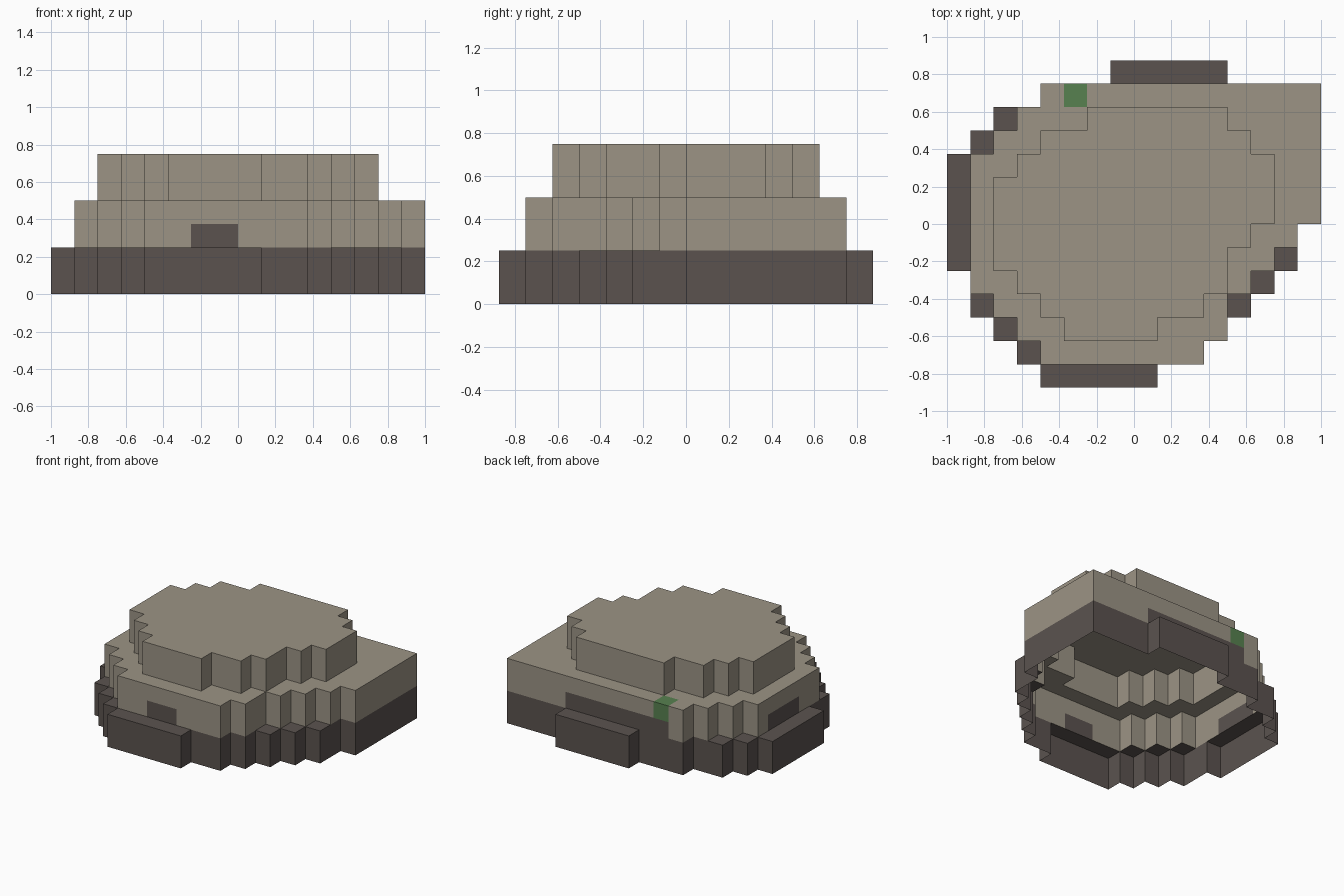
import bpy, bmesh

if "Cube" in bpy.data.objects:
    bpy.data.objects.remove(bpy.data.objects["Cube"])

U = 0.125  # block grid unit


def material(name, rgb):
    m = bpy.data.materials.new(name)
    m.diffuse_color = (*rgb, 1.0)
    m.use_nodes = True
    m.node_tree.nodes["Principled BSDF"].inputs["Base Color"].default_value = m.diffuse_color
    return m


stone = material("light stone", (0.332, 0.296, 0.235))
dark = material("dark stone", (0.104, 0.086, 0.078))
moss = material("moss green", (0.096, 0.220, 0.080))


def cells(first_row, spans):
    """Filled grid cells, one (x start, x end) span per row from front to back."""
    return {(i, first_row + r) for r, (a, b) in enumerate(spans) for i in range(a, b)}


def tier(name, filled, above, level, mats, paint):
    """Open-bottomed shell two units high; its top is left open under the next tier."""
    bm = bmesh.new()

    def face(pts, kind, key):
        f = bm.faces.new([bm.verts.new([c * U for c in p]) for p in pts])
        f.material_index = paint(kind, key)

    top = level + 2
    for i, j in sorted(filled):
        # exposed top
        if (i, j) not in above:
            face([(i, j, top), (i + 1, j, top), (i + 1, j + 1, top), (i, j + 1, top)],
                 "top", (i, j, top))
        # outer walls, each split in a lower and an upper block face
        for side, di, dj, a, b in (("front", 0, -1, (i, j), (i + 1, j)),
                                   ("right", 1, 0, (i + 1, j), (i + 1, j + 1)),
                                   ("back", 0, 1, (i + 1, j + 1), (i, j + 1)),
                                   ("left", -1, 0, (i, j + 1), (i, j))):
            if (i + di, j + dj) not in filled:
                for z in (level, level + 1):
                    face([(*a, z), (*b, z), (*b, z + 1), (*a, z + 1)], side, (i, j, z))
    bmesh.ops.remove_doubles(bm, verts=bm.verts, dist=1e-4)
    me = bpy.data.meshes.new(name)
    bm.to_mesh(me)
    bm.free()
    for m in mats:
        me.materials.append(m)
    ob = bpy.data.objects.new(name, me)
    bpy.context.collection.objects.link(ob)
    return ob


# Footprints of the three tiers
base = cells(-7, [(-4, 1), (-5, 3), (-6, 4), (-7, 5), (-7, 6), (-8, 7), (-8, 7),
                  (-8, 8), (-8, 8), (-8, 8), (-7, 8), (-6, 8), (-4, 8), (-1, 4)])
middle = cells(-6, [(-4, 3), (-5, 4), (-6, 4), (-7, 5), (-7, 6), (-7, 7),
                    (-7, 8), (-7, 8), (-7, 8), (-6, 8), (-5, 8), (-4, 8)])
upper = cells(-5, [(-3, 1), (-4, 3), (-5, 4), (-6, 4), (-6, 5),
                   (-6, 6), (-6, 6), (-5, 6), (-4, 5), (-2, 4)])


def middle_paint(kind, key):
    """Dark patches low on three walls, one mossy block at the back edge."""
    i, j, z = key
    if j == 5 and i == -3 and (kind == "top" or (kind == "back" and z == 3)):
        return 2
    if z == 2 and ((kind == "front" and j == -6 and -2 <= i < 0)
                   or (kind == "back" and j == 5 and -3 <= i < 4)
                   or (kind == "left" and i == -7 and -1 <= j < 2)):
        return 1
    return 0


tier("base_tier", base, middle, 0, [dark], lambda k, c: 0)
tier("middle_tier", middle, upper, 2, [stone, dark, moss], middle_paint)
tier("upper_tier", upper, set(), 4, [stone], lambda k, c: 0)
